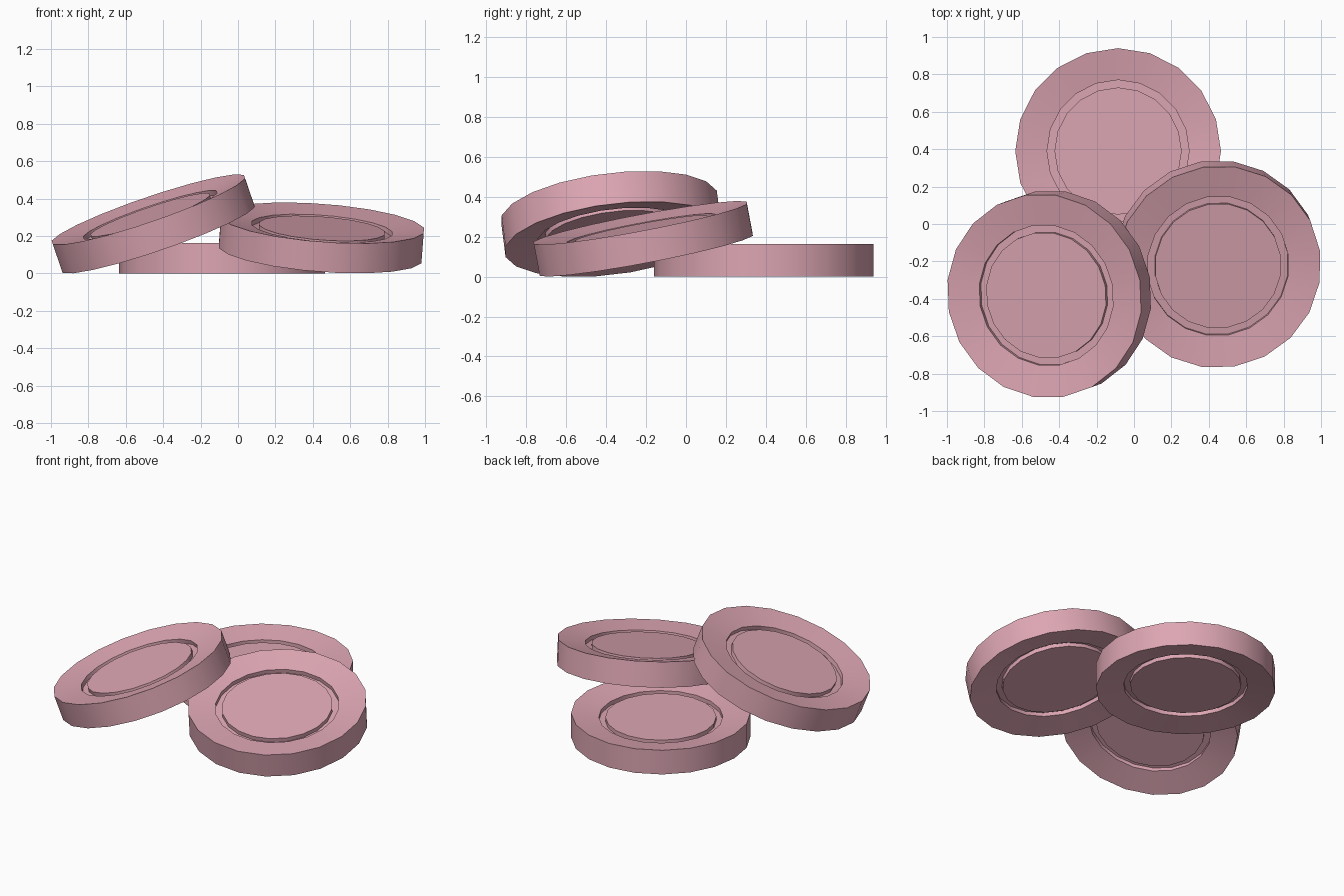
import bpy, bmesh, math
from mathutils import Matrix, Vector

if "Cube" in bpy.data.objects:
    bpy.data.objects.remove(bpy.data.objects["Cube"])

SIDES = 20
R, H = 0.55, 0.0815           # radius and half thickness
GROOVE_OUT, GROOVE_IN = 0.38, 0.34
FACE_Z, FLOOR_Z = 0.052, 0.025  # dished face height, groove floor height

pink = bpy.data.materials.new("pink")
pink.diffuse_color = (0.72, 0.38, 0.45, 1)
pink.use_nodes = True
pink.node_tree.nodes["Principled BSDF"].inputs["Base Color"].default_value = pink.diffuse_color


def make_disc(name, center, normal, spin):
    """Lathe a dished token with a ring groove on both faces, then tilt it."""
    half = [(GROOVE_IN, FACE_Z), (GROOVE_IN, FLOOR_Z), (GROOVE_OUT, FLOOR_Z),
            (GROOVE_OUT, FACE_Z), (R, H)]
    profile = half + [(r, -z) for r, z in reversed(half)]
    bm = bmesh.new()
    rings = []
    for r, z in profile:
        rings.append([bm.verts.new((r * math.cos(a), r * math.sin(a), z))
                      for a in (math.tau * i / SIDES for i in range(SIDES))])
    for a, b in zip(rings, rings[1:]):
        for i in range(SIDES):
            j = (i + 1) % SIDES
            bm.faces.new((a[i], b[i], b[j], a[j]))
    # flat central faces, top and bottom
    bm.faces.new(rings[0])
    bm.faces.new(list(reversed(rings[-1])))
    bmesh.ops.recalc_face_normals(bm, faces=bm.faces)
    mesh = bpy.data.meshes.new(name)
    bm.to_mesh(mesh)
    bm.free()
    mesh.materials.append(pink)
    obj = bpy.data.objects.new(name, mesh)
    bpy.context.collection.objects.link(obj)
    tilt = Vector((0, 0, 1)).rotation_difference(Vector(normal).normalized())
    obj.matrix_world = (Matrix.Translation(center) @ tilt.to_matrix().to_4x4()
                        @ Matrix.Rotation(math.radians(spin), 4, 'Z'))
    bpy.ops.object.select_all(action='DESELECT')
    obj.select_set(True)
    bpy.context.view_layer.objects.active = obj
    bpy.ops.object.shade_smooth_by_angle(angle=math.radians(30))


# one disc flat on the ground, two leaning on it
make_disc("flat_disc", (-0.085, 0.39, H), (0, 0, 1), 0)
make_disc("leaning_disc_right", (0.4455, -0.2145, 0.19), (0.075, -0.185, 0.98), 9)
make_disc("leaning_disc_left", (-0.453, -0.375, 0.2645), (-0.322, -0.12, 0.939), 10)
